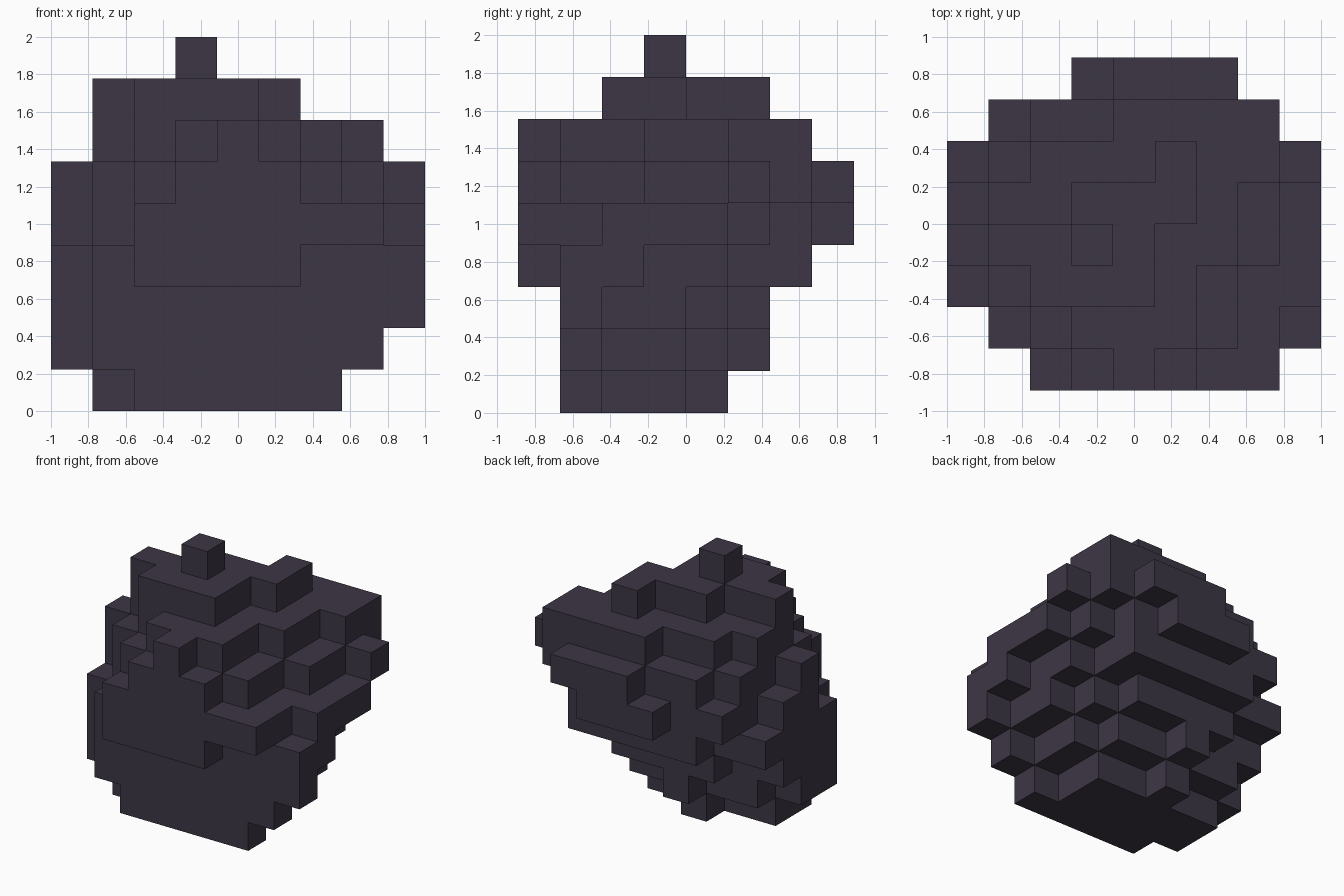
import bpy, bmesh

if "Cube" in bpy.data.objects:
    bpy.data.objects.remove(bpy.data.objects["Cube"])

S = 2 / 9  # block size

# Boulder layers from the ground up: first row (from the front), then the
# first and last block column of each following row
LAYERS = [
    (1, ["26", "15", "15", "33"]),
    (1, ["17", "06", "06", "15", "33"]),
    (1, ["18", "07", "07", "06", "25"]),
    (0, ["25", "18", "08", "07", "07", "06", "26"]),
    (0, ["27", "27", "18", "08", "08", "17", "16", "35"]),
    (0, ["35", "26", "16", "07", "17", "18", "27", "46"]),
    (0, ["44", "35", "25", "16", "16", "27", "47"]),
    (2, ["24", "14", "35", "55"]),
    (3, ["33"]),
]

cells = {(i, j + start, k)
         for k, (start, rows) in enumerate(LAYERS)
         for j, run in enumerate(rows)
         for i in range(int(run[0]), int(run[1]) + 1)}

stone = bpy.data.materials.new("dark stone")
stone.diffuse_color = (0.046, 0.037, 0.059, 1)
stone.use_nodes = True
stone.node_tree.nodes["Principled BSDF"].inputs["Base Color"].default_value = stone.diffuse_color

# Outer skin: one square wherever a block meets open air
bm = bmesh.new()
verts = {}


def corner(p):
    if p not in verts:
        verts[p] = bm.verts.new(((p[0] - 4.5) * S, (p[1] - 4) * S, p[2] * S))
    return verts[p]


for cell in sorted(cells):
    for axis in range(3):
        for side in (0, 1):
            neighbour = list(cell)
            neighbour[axis] += 2 * side - 1
            if tuple(neighbour) in cells:
                continue
            loop = []
            for a, b in ((0, 0), (1, 0), (1, 1), (0, 1)):
                p = list(cell)
                p[axis] += side
                p[(axis + 1) % 3] += a
                p[(axis + 2) % 3] += b
                loop.append(corner(tuple(p)))
            bm.faces.new(loop if side else loop[::-1])

mesh = bpy.data.meshes.new("boulder")
bm.to_mesh(mesh)
bm.free()
mesh.materials.append(stone)
boulder = bpy.data.objects.new("boulder", mesh)
bpy.context.collection.objects.link(boulder)
